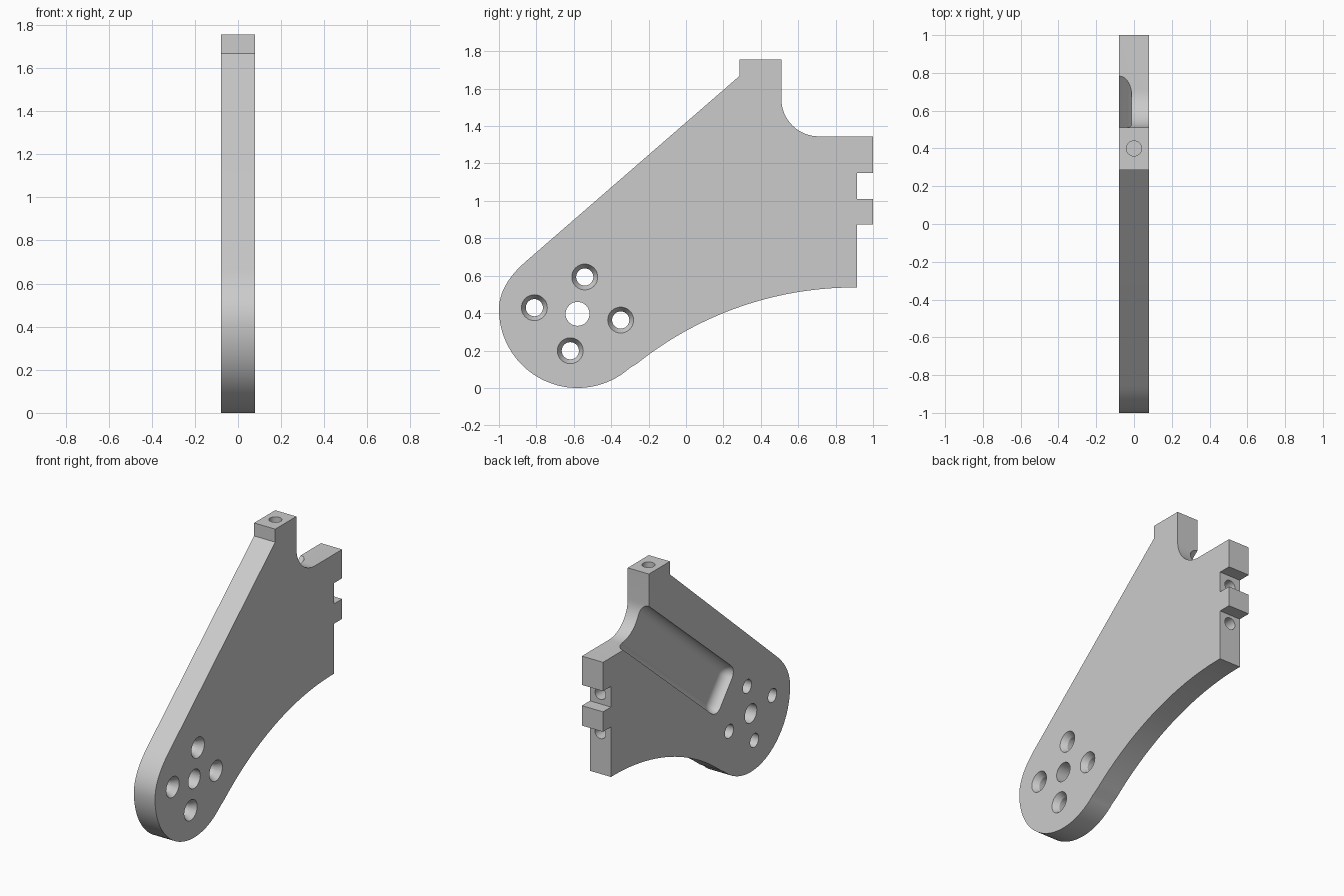
import bpy, bmesh
from math import sin, cos, pi, radians, sqrt
from mathutils import Matrix, Vector

old = bpy.data.objects.get("Cube")
if old:
    bpy.data.objects.remove(old, do_unlink=True)

HALF = 0.079  # half of the plate thickness

grey = bpy.data.materials.new("plain grey")
grey.use_nodes = True
grey.diffuse_color = (0.6, 0.6, 0.6, 1)
grey.node_tree.nodes["Principled BSDF"].inputs["Base Color"].default_value = (0.6, 0.6, 0.6, 1)


def make_object(name, bm):
    bmesh.ops.recalc_face_normals(bm, faces=bm.faces)
    mesh = bpy.data.meshes.new(name)
    bm.to_mesh(mesh)
    bm.free()
    mesh.materials.append(grey)
    obj = bpy.data.objects.new(name, mesh)
    bpy.context.collection.objects.link(obj)
    return obj


def arc(cy, cz, r, start, end, n):
    angles = [radians(start + (end - start) * i / n) for i in range(n + 1)]
    return [(cy + r * cos(a), cz + r * sin(a)) for a in angles]


def bezier(a, b, c, n):
    a, b, c = Vector(a), Vector(b), Vector(c)
    ts = [i / n for i in range(1, n + 1)]
    return [tuple(a * (1 - t) ** 2 + b * 2 * t * (1 - t) + c * t * t) for t in ts]


# Side outline (y, z): stepped back edge, neck with fillet, sloped edge
outline = [(0.915, 0.875), (1, 0.875), (1, 1.01), (0.915, 1.01),
           (0.915, 1.15), (1, 1.15), (1, 1.345)]
outline += arc(0.71, 1.545, 0.2, 270, 180, 16)
outline += [(0.51, 1.755), (0.285, 1.755), (0.285, 1.667)]
# Rounded nose, then the long concave underside
outline += reversed(bezier((-1, 0.42), (-1, 0.55), (-0.86, 0.673), 12))
outline += arc(-0.58, 0.42, 0.42, 180, 312, 40)
R = 1.862
for i in range(1, 33):
    y = -0.299 + 1.214 * i / 32
    outline.append((y, 0.537 - R + sqrt(R * R - (y - 0.9) ** 2)))

bm = bmesh.new()
face = bm.faces.new([bm.verts.new((-HALF, y, z)) for y, z in outline])
side = bmesh.ops.extrude_face_region(bm, geom=[face])
bmesh.ops.translate(bm, vec=(2 * HALF, 0, 0),
                    verts=[v for v in side["geom"] if isinstance(v, bmesh.types.BMVert)])
plate = make_object("bracket_plate", bm)


def cut(cutter):
    cutter.hide_render = True
    mod = plate.modifiers.new("cut", "BOOLEAN")
    mod.operation = "DIFFERENCE"
    mod.solver = "EXACT"
    mod.object = cutter
    bpy.context.view_layer.objects.active = plate
    bpy.ops.object.modifier_apply(modifier=mod.name)
    bpy.data.objects.remove(cutter, do_unlink=True)


def drill(start, end, r1, r2=None):
    start, end = Vector(start), Vector(end)
    axis = end - start
    turn = axis.to_track_quat("Z", "Y").to_matrix().to_4x4()
    b = bmesh.new()
    bmesh.ops.create_cone(b, cap_ends=True, segments=32, radius1=r1,
                          radius2=r1 if r2 is None else r2, depth=axis.length,
                          matrix=Matrix.Translation((start + end) / 2) @ turn)
    cut(make_object("hole_cutter", b))


# Pivot hole and four countersunk bolt holes
drill((-0.2, -0.58, 0.396), (0.2, -0.58, 0.396), 0.064)
for i in range(4):
    a = radians(80.5 + 90 * i)
    y, z = -0.58 + 0.234 * cos(a), 0.396 + 0.2 * sin(a)
    drill((-0.2, y, z), (0.2, y, z), 0.046)
    drill((HALF - 0.04, y, z), (HALF + 0.02, y, z), 0.046, 0.081)

# Blind holes in the neck and the back edge
drill((0, 0.4, 1.9), (0, 0.4, 1.5), 0.04)
for z in (1.08, 0.815):
    drill((0, 1.1, z), (0, 0.7, z), 0.04)

# Sloped pocket with rounded floor edges, open into the neck fillet
low, high = Vector((-0.3, 0.165, 0.527)), Vector((-0.012, 1.7, 0.85))
size = high - low
bm = bmesh.new()
bmesh.ops.create_cube(bm, size=1, matrix=Matrix.Translation((low + high) / 2) @ Matrix.Diagonal((*size, 1)))
bmesh.ops.bevel(bm, geom=bm.edges[:], offset=0.066, segments=8, profile=0.5, affect="EDGES")
bmesh.ops.transform(bm, matrix=Matrix.Rotation(radians(40), 4, "X"), verts=bm.verts)
cut(make_object("pocket_cutter", bm))

# Smooth curves, crisp edges
bpy.ops.object.select_all(action="DESELECT")
plate.select_set(True)
bpy.context.view_layer.objects.active = plate
bpy.ops.object.shade_smooth_by_angle(angle=radians(30))
